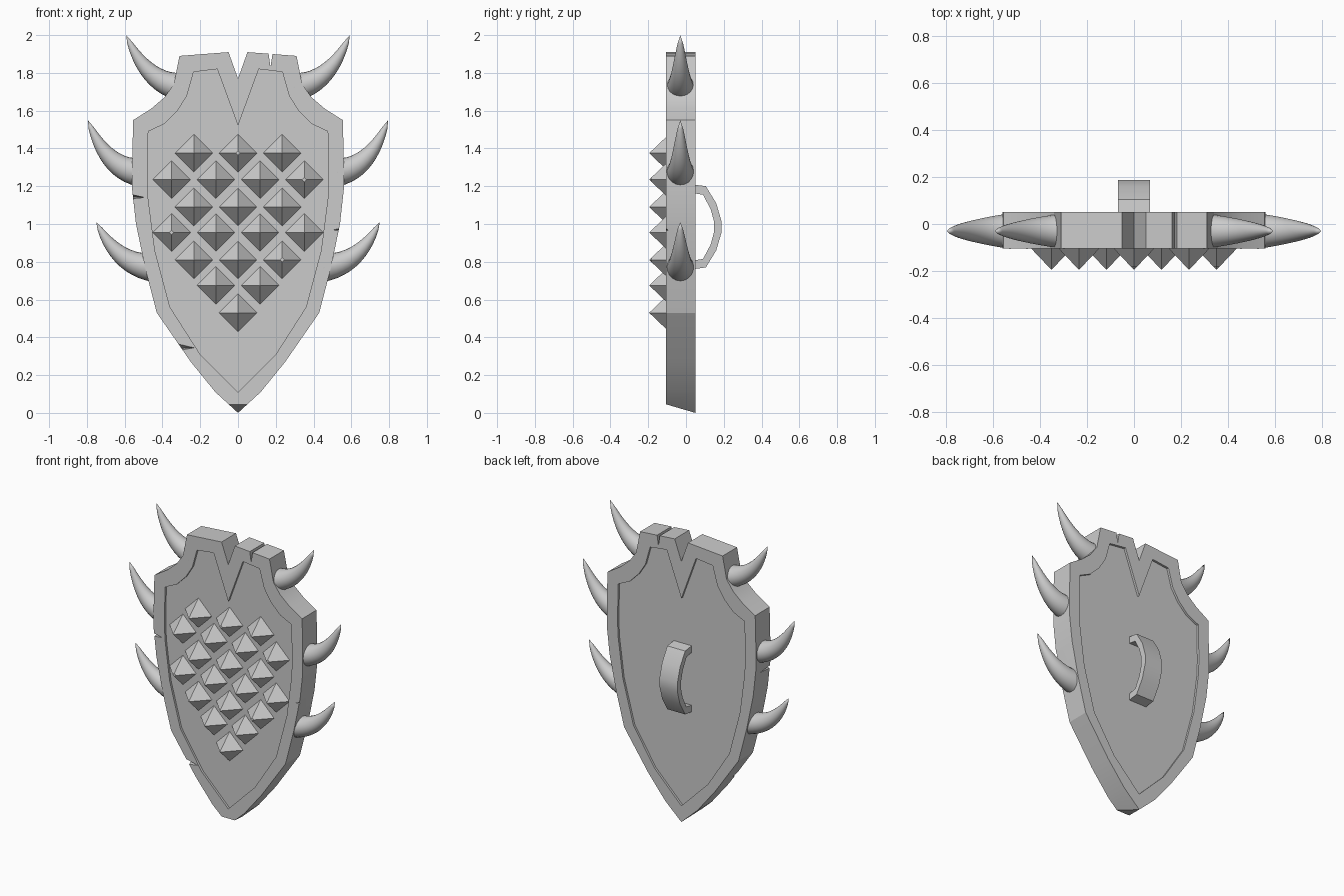
import bpy, bmesh, math
from mathutils import Vector

cube = bpy.data.objects.get("Cube")
if cube:
    bpy.data.objects.remove(cube, do_unlink=True)

grey = bpy.data.materials.new("plain_grey")
grey.use_nodes = True
colour = (0.6, 0.6, 0.6, 1)
grey.diffuse_color = colour
grey.node_tree.nodes["Principled BSDF"].inputs["Base Color"].default_value = colour


def finish(name, bm):
    """Turn a bmesh into a named grey object."""
    bmesh.ops.recalc_face_normals(bm, faces=bm.faces)
    mesh = bpy.data.meshes.new(name)
    bm.to_mesh(mesh)
    bm.free()
    mesh.materials.append(grey)
    obj = bpy.data.objects.new(name, mesh)
    bpy.context.collection.objects.link(obj)
    return obj


def prism(name, outline, start, end, axis="Y"):
    """Extrude a closed outline along y (points x, z) or along x (points y, z)."""
    bm = bmesh.new()
    place = (lambda a, b, d: (a, d, b)) if axis == "Y" else (lambda a, b, d: (d, a, b))
    face = bm.faces.new([bm.verts.new(place(a, b, start)) for a, b in outline])
    moved = bmesh.ops.extrude_face_region(bm, geom=[face])["geom"]
    verts = [v for v in moved if isinstance(v, bmesh.types.BMVert)]
    bmesh.ops.translate(bm, verts=verts, vec=Vector(place(0, 0, end - start)))
    return finish(name, bm)


def hull(name, points):
    bm = bmesh.new()
    for p in points:
        bm.verts.new(p)
    bmesh.ops.convex_hull(bm, input=bm.verts)
    return finish(name, bm)


def mirrored(half):
    """Close a right-hand outline that begins and ends on the centre line."""
    return half + [(-x, z) for x, z in reversed(half[1:-1])]


def select(obj):
    bpy.ops.object.select_all(action="DESELECT")
    obj.select_set(True)
    bpy.context.view_layer.objects.active = obj


def cut(obj, cutter):
    mod = obj.modifiers.new("cut", "BOOLEAN")
    mod.operation = "DIFFERENCE"
    mod.solver = "EXACT"
    mod.object = cutter
    select(obj)
    bpy.ops.object.modifier_apply(modifier=mod.name)
    bpy.data.objects.remove(cutter, do_unlink=True)


def smooth(obj, degrees):
    select(obj)
    bpy.ops.object.shade_smooth_by_angle(angle=math.radians(degrees))


# Shield body with a split top edge
FRONT, BACK = -0.105, 0.05
rim = [(0, 1.77), (0.05, 1.91), (0.31, 1.89), (0.34, 1.74), (0.39, 1.67),
       (0.46, 1.61), (0.555, 1.55), (0.56, 1.34), (0.56, 1.18), (0.54, 1.0),
       (0.49, 0.76), (0.43, 0.53), (0.25, 0.27), (0.12, 0.11), (0, 0)]
shield = prism("shield_body", mirrored(rim), FRONT, BACK)

# Recessed panel on both faces
panel = [(0, 1.52), (0.11, 1.82), (0.235, 1.805), (0.27, 1.68), (0.32, 1.6),
         (0.39, 1.53), (0.475, 1.49), (0.48, 1.24), (0.475, 1.13), (0.44, 0.86),
         (0.36, 0.56), (0.2, 0.31), (0, 0.11)]
cut(shield, prism("front_recess", mirrored(panel), -0.3, FRONT + 0.015))
cut(shield, prism("back_recess", mirrored(panel), BACK - 0.015, 0.3))

# Battle damage: crack in the top edge, worn tip and chipped rim
cut(shield, prism("top_crack", [(0.155, 1.95), (0.172, 1.83), (0.19, 1.95)], -0.3, 0.3))
cut(shield, hull("tip_wear", [(x, y, z) for x in (-0.3, 0.3)
                              for y, z in ((-0.2, 0.073), (0.06, -0.003), (-0.2, -0.1))]))
chips = {
    "left_chip": [(-0.6, -0.12, 1.165), (-0.6, -0.12, 1.13),
                  (-0.485, -0.12, 1.14), (-0.6, 0.08, 1.145)],
    "right_chip": [(0.6, -0.12, 1.0), (0.6, -0.12, 0.945),
                   (0.46, -0.12, 0.97), (0.6, -0.07, 0.965)],
    "lower_chip": [(-0.37, -0.12, 0.385), (-0.34, -0.12, 0.325),
                   (-0.2, -0.12, 0.345), (-0.36, -0.04, 0.34)],
    "upper_chip": [(-0.16, -0.12, 1.905), (-0.035, -0.12, 1.88),
                   (-0.04, -0.12, 1.96), (-0.04, -0.075, 1.96)],
}
for name, points in chips.items():
    cut(shield, hull(name, points))
smooth(shield, 20)

# Pyramid studs in staggered rows: height and number per row
rows = [(1.375, 3), (1.235, 4), (1.09, 3), (0.955, 4), (0.81, 3), (0.675, 2), (0.53, 1)]
blunt = {(0, 1), (1, 3), (3, 0), (4, 2)}
for r, (z, count) in enumerate(rows):
    for i in range(count):
        worn = (r, i) in blunt
        tip = 0.012 if worn else 0
        height = 0.105 * (1 - tip / 0.1)
        bm = bmesh.new()
        bmesh.ops.create_cone(bm, cap_ends=True, segments=4, radius1=0.1,
                              radius2=tip, depth=height)
        bmesh.ops.remove_doubles(bm, verts=bm.verts, dist=0.0001)
        stud = finish(f"stud_{r + 1}_{i + 1}", bm)
        stud.rotation_euler.x = math.pi / 2
        stud.location = ((i - (count - 1) / 2) * 0.234, FRONT + 0.015 - height / 2, z)


# Curved horns, tapering to a point
def horn(name, side, tip_x, tip_z, sx, sz, rings=12, sides=20):
    bm = bmesh.new()
    base, bend = Vector((-0.27 * sx, 0, -0.275 * sz)), Vector((-0.1 * sx, 0, -0.26 * sz))
    tip = Vector((tip_x, -0.03, tip_z))
    previous = None
    for k in range(rings):
        t = k / rings
        centre = tip + base * (1 - t) ** 2 + bend * 2 * t * (1 - t)
        along = ((bend - base) * (1 - t) - bend * t).normalized()
        across = Vector((0, 1, 0)).cross(along)
        radius = 0.076 * (1 - t) ** 0.68
        ring = []
        for s in range(sides):
            a = math.tau * s / sides
            p = centre + radius * (across * math.cos(a) + Vector((0, 1, 0)) * math.sin(a))
            ring.append(bm.verts.new((p.x * side, p.y, p.z)))
        if previous:
            for s in range(sides):
                n = (s + 1) % sides
                bm.faces.new((previous[s], previous[n], ring[n], ring[s]))
        else:
            bm.faces.new(ring)
        previous = ring
    point = bm.verts.new((tip.x * side, tip.y, tip.z))
    for s in range(sides):
        bm.faces.new((previous[s], previous[(s + 1) % sides], point))
    smooth(finish(name, bm), 50)


for label, side in (("left", 1), ("right", -1)):
    horn(f"{label}_upper_horn", side, 0.592, 2.0, 1.1, 1)
    horn(f"{label}_middle_horn", side, 0.795, 1.55, 1, 1)
    horn(f"{label}_lower_horn", side, 0.75, 1.01, 1.1, 0.87)

# Bowed grip on the back, mirrored about its middle height
MID = 0.985
outer = [(0.03, 0.225), (0.105, 0.215), (0.16, 0.125), (0.188, 0.03)]
inner = [(0.148, 0.03), (0.13, 0.095), (0.09, 0.17), (0.03, 0.18)]
flip = lambda pts: [(y, -h) for y, h in reversed(pts)]
grip = [(y, MID + h) for y, h in outer + flip(outer) + flip(inner) + inner]
smooth(prism("back_grip", grip, -0.067, 0.067, axis="X"), 28)
